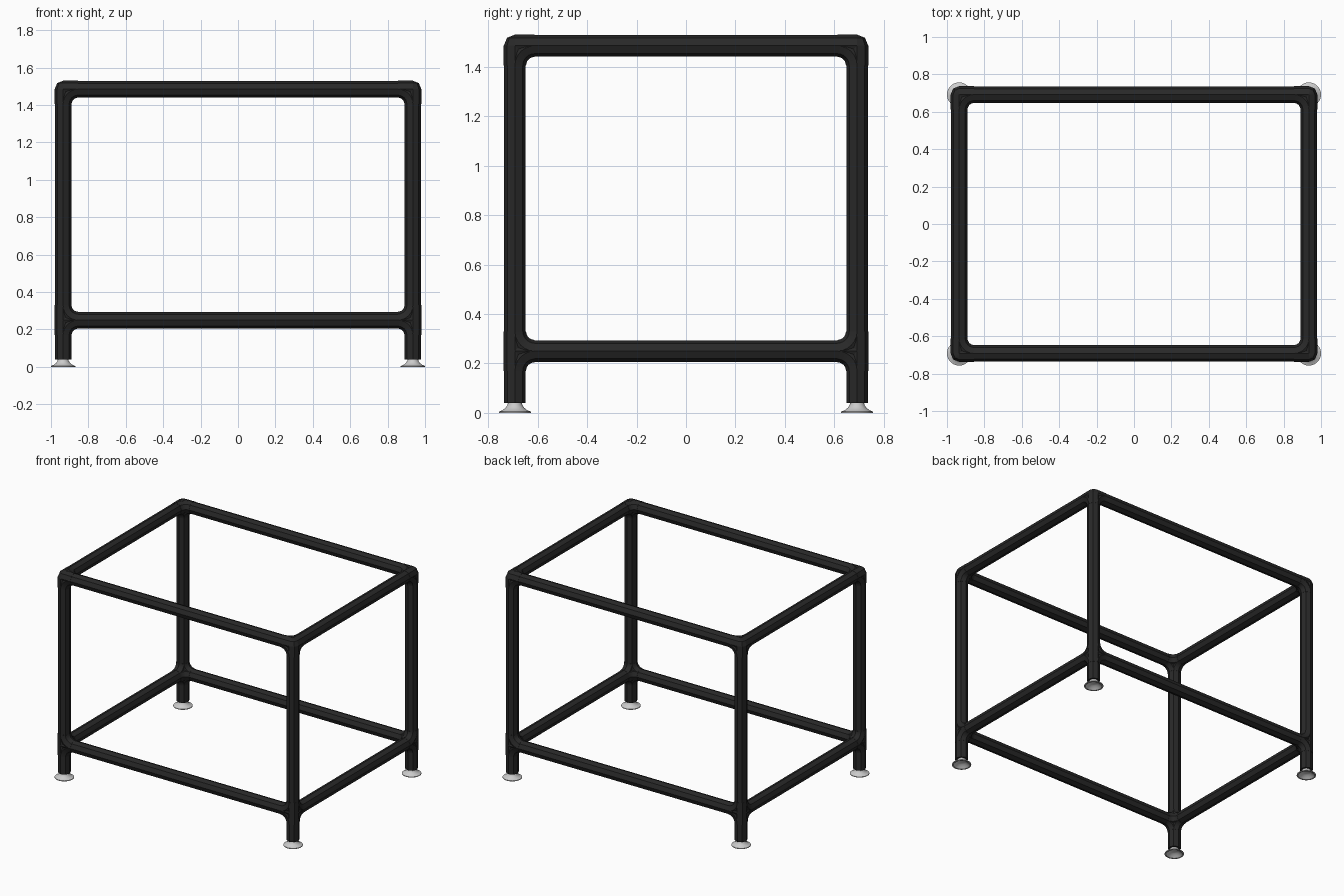
import bpy, bmesh, math
from mathutils import Vector
from itertools import combinations

cube = bpy.data.objects.get("Cube")
if cube:
    bpy.data.objects.remove(cube)

LEG_X, LEG_Y = 0.935, 0.692      # leg axes
LOW_Z, TOP_Z = 0.25, 1.485       # rail axes
TUBE_R, JOINT_R = 0.0438, 0.0452
ARM = 0.08                       # fitting arm length and bend radius
X, Y, Z = Vector((1, 0, 0)), Vector((0, 1, 0)), Vector((0, 0, 1))


def material(name, value, roughness):
    mat = bpy.data.materials.new(name)
    mat.use_nodes = True
    colour = (value, value, value, 1)
    mat.diffuse_color = colour
    node = mat.node_tree.nodes["Principled BSDF"]
    node.inputs["Base Color"].default_value = colour
    node.inputs["Roughness"].default_value = roughness
    return mat


black = material("matte black", 0.021, 0.6)
grey = material("light grey metal", 0.6, 0.5)


def loft(bm, rings, sides=8):
    """Skin rings given as (centre, u axis, v axis, radius), with end caps."""
    loops = []
    for centre, u, v, r in rings:
        angles = [2 * math.pi * k / sides for k in range(sides)]
        loops.append([bm.verts.new(centre + r * (math.cos(a) * u + math.sin(a) * v))
                      for a in angles])
    for a, b in zip(loops, loops[1:]):
        for k in range(sides):
            j = (k + 1) % sides
            bm.faces.new((a[k], a[j], b[j], b[k]))
    bm.faces.new(loops[0])
    bm.faces.new(loops[-1])


def tube(bm, start, end, r):
    d = (end - start).normalized()
    u = X if abs(d.z) > 0.5 else Z
    v = d.cross(u)
    loft(bm, [(start, u, v, r), (end, u, v, r)])


def bend(bm, corner, a, b, r, steps=6):
    """Quarter-turn elbow joining arm a to arm b."""
    n = a.cross(b)
    pivot = corner + ARM * (a + b)
    rings = []
    for i in range(steps + 1):
        t = math.pi / 2 * i / steps
        u = -(math.cos(t) * b + math.sin(t) * a)
        rings.append((pivot + ARM * u, u, n, r))
    loft(bm, rings)


def finish(bm, name, mat):
    bmesh.ops.recalc_face_normals(bm, faces=bm.faces)
    mesh = bpy.data.meshes.new(name)
    bm.to_mesh(mesh)
    bm.free()
    mesh.materials.append(mat)
    obj = bpy.data.objects.new(name, mesh)
    bpy.context.collection.objects.link(obj)
    bpy.ops.object.select_all(action='DESELECT')
    obj.select_set(True)
    bpy.context.view_layer.objects.active = obj
    bpy.ops.object.shade_smooth_by_angle(angle=math.radians(32))


def make_tube(name, start, end):
    bm = bmesh.new()
    tube(bm, Vector(start), Vector(end), TUBE_R)
    finish(bm, name, black)


def make_joint(name, corner, arms):
    bm = bmesh.new()
    # rounded core
    core = bmesh.ops.create_uvsphere(bm, u_segments=8, v_segments=4, radius=JOINT_R)
    bmesh.ops.translate(bm, verts=core["verts"], vec=corner)
    # straight sockets and the fillets between them
    for arm in arms:
        tube(bm, corner, corner + ARM * arm, JOINT_R)
    for a, b in combinations(arms, 2):
        if abs(a.dot(b)) < 0.5:
            bend(bm, corner, a, b, JOINT_R)
    finish(bm, name, black)


# foot outline (radius, height): hollow underside, rim, flared neck
FOOT = [(0.012, 0.024), (0.03, 0.02), (0.045, 0.008), (0.056, 0), (0.065, 0),
        (0.065, 0.005), (0.05, 0.011), (0.037, 0.021), (0.03, 0.032), (0.028, 0.045)]

# legs, fittings and feet at each corner
for sx, side in ((-1, "right"), (1, "left")):
    for sy, end in ((-1, "front"), (1, "back")):
        x, y, tag = sx * LEG_X, sy * LEG_Y, f"{end}_{side}"
        make_tube(f"{tag}_leg", (x, y, 0.04), (x, y, TOP_Z))
        make_joint(f"{tag}_top_elbow", Vector((x, y, TOP_Z)), [-sx * X, -sy * Y, -Z])
        make_joint(f"{tag}_lower_joint", Vector((x, y, LOW_Z)), [-sx * X, -sy * Y, Z, -Z])
        bm = bmesh.new()
        loft(bm, [(Vector((x, y, z)), X, Y, r) for r, z in FOOT], sides=32)
        finish(bm, f"{tag}_foot", grey)

# rails
for z, level in ((LOW_Z, "lower"), (TOP_Z, "top")):
    for s, end, side in ((-1, "front", "right"), (1, "back", "left")):
        make_tube(f"{level}_{end}_rail", (-LEG_X, s * LEG_Y, z), (LEG_X, s * LEG_Y, z))
        make_tube(f"{level}_{side}_rail", (s * LEG_X, -LEG_Y, z), (s * LEG_X, LEG_Y, z))
